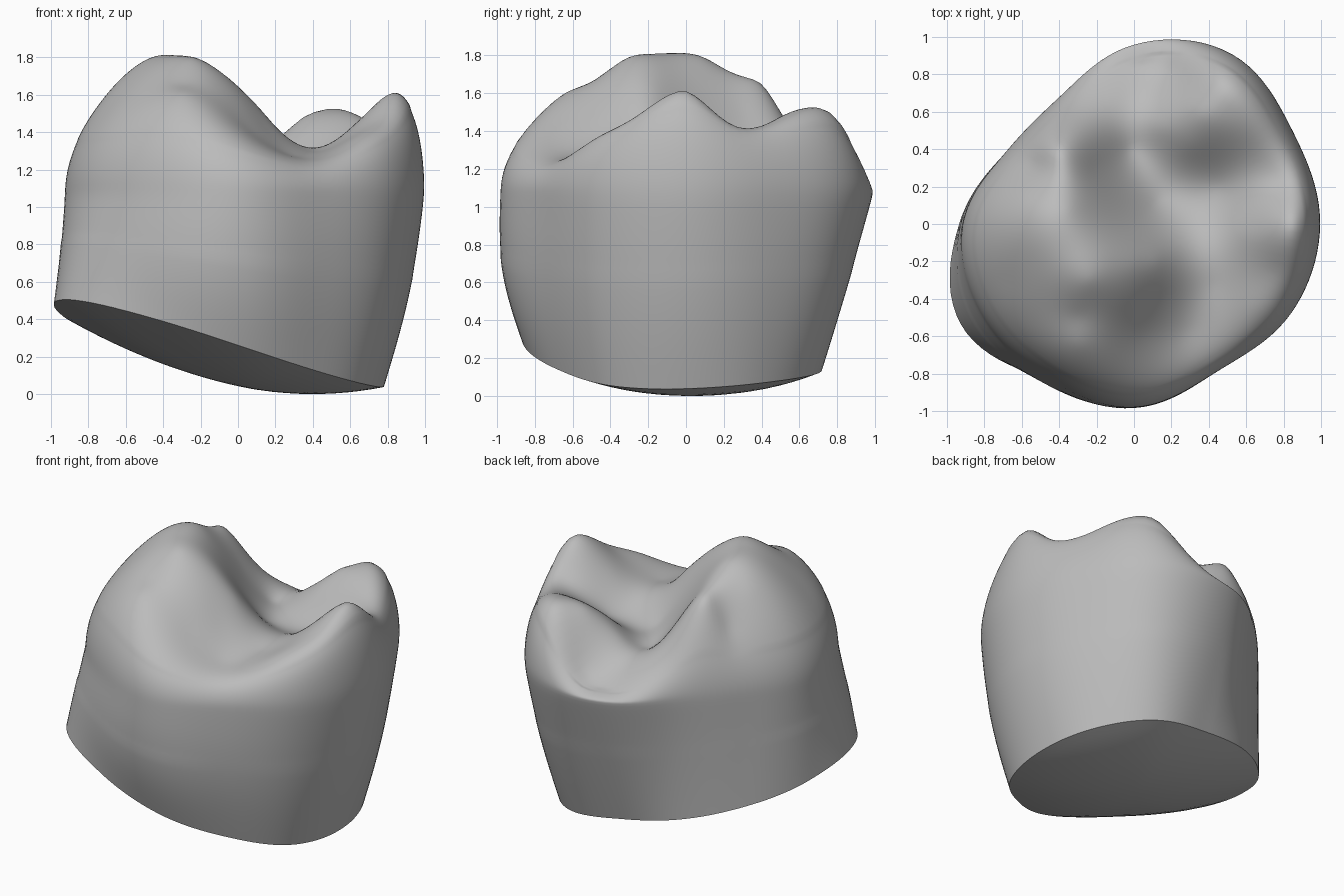
import bpy, bmesh, math
from mathutils import Vector

old = bpy.data.objects.get("Cube")
if old:
    bpy.data.objects.remove(old)

SIDES, WALL_ROWS, CROWN_ROWS, CAP_ROWS = 120, 18, 50, 12
RIM_Z = 1.06

# Outline radii every 30 degrees: widest part of the crown, and the cut at the neck
RIM = [1, .985, 1.055, .965, .79, .785, .92, .95, .95, .985, .905, .97]
NECK = [.78, .79, .79, .7, .71, .78, .935, 1.07, .95, .855, .77, .78]

# Cusps, ridges and grooves of the chewing surface
LANDMARKS = [
    (-.42, .4, 1.63), (-.36, .08, 1.78), (-.24, -.3, 1.78), (-.34, -.15, 1.8),  # main ridge
    (-.72, .02, 1.56), (-.58, .15, 1.65), (-.55, -.2, 1.7), (-.7, -.3, 1.52),  # outer slope
    (-.55, -.52, 1.54), (-.3, .62, 1.3), (-.55, .32, 1.48),
    (-.3, -.5, 1.65), (-.3, -.64, 1.59), (-.22, -.8, 1.45),                   # front shelf
    (.05, -.6, 1.42), (0, -.2, 1.63), (.12, -.2, 1.51), (.24, -.2, 1.38),     # cross ridge
    (0, -.4, 1.58), (.15, -.4, 1.42), (.42, -.33, 1.29), (.28, -.58, 1.27),   # front groove
    (.12, .12, 1.25), (-.02, .4, 1.23), (.15, .52, 1.31),                     # central pit
    (-.2, .3, 1.49), (.45, .2, 1.25),
    (.85, 0, 1.6), (.75, -.25, 1.46), (.65, -.45, 1.36), (.6, -.05, 1.41),    # side cusp
    (.78, .22, 1.42), (.5, .62, 1.51), (.35, .6, 1.47), (.65, .5, 1.46),      # back cusp
    (.3, .42, 1.36), (.47, .78, 1.47), (.2, .82, 1.17), (-.1, .7, 1.2),       # back margin
]


def radius(values, angle):
    """Smooth closed curve through evenly spaced radii."""
    n = len(values)
    pos = (angle / math.tau * n) % n
    i, f = int(pos), pos % 1
    a, b, c, d = (values[(i + k) % n] for k in (-1, 0, 1, 2))
    return b + f / 2 * (c - a + f * (2*a - 5*b + 4*c - d + f * (3*(b - c) + d - a)))


def shoulder(s):
    """Rounded fall-off toward the rim."""
    return math.sqrt(max(0, 1 - s**6))


def kernel(a, b):
    d = math.hypot(a[0] - b[0], a[1] - b[1])
    return d * d * math.log(d) if d > 0 else 0


def solve(rows):
    """Gauss-Jordan elimination of an augmented matrix."""
    n = len(rows)
    for i in range(n):
        p = max(range(i, n), key=lambda r: abs(rows[r][i]))
        rows[i], rows[p] = rows[p], rows[i]
        rows[i] = [v / rows[i][i] for v in rows[i]]
        for r in range(n):
            if r != i:
                k = rows[r][i]
                rows[r] = [v - k * w for v, w in zip(rows[r], rows[i])]
    return [row[-1] for row in rows]


# Fit a thin-plate surface through the landmarks
system = []
for p in LANDMARKS:
    s = math.hypot(p[0], p[1]) / radius(RIM, math.atan2(p[1], p[0]))
    lift = (p[2] - RIM_Z) / shoulder(min(s, .93))
    system.append([kernel(p, q) for q in LANDMARKS] + [1, p[0], p[1], lift])
for pick in (lambda p: 1, lambda p: p[0], lambda p: p[1]):
    system.append([pick(p) for p in LANDMARKS] + [0, 0, 0, 0])
weights = solve(system)


def crown_point(angle, s):
    r = s * radius(RIM, angle)
    p = (r * math.cos(angle), r * math.sin(angle))
    lift = sum(w * kernel(p, q) for w, q in zip(weights, LANDMARKS))
    base, kx, ky = weights[-3:]
    lift += base + kx * p[0] + ky * p[1]
    return Vector((*p, RIM_Z + max(lift, .06) * shoulder(s)))


def neck_point(angle, s):
    """Slanted, slightly twisted and domed underside."""
    r = s * radius(NECK, angle)
    x, y = r * math.cos(angle), r * math.sin(angle)
    return Vector((x, y, .2 - .22 * x - .06 * y + .12 * x * y - .165 * (1 - s * s)))


def wall_point(angle, f):
    """Straight wall that bulges toward the front and one side."""
    low, high = neck_point(angle, 1), crown_point(angle, 1)
    out = Vector((math.cos(angle), math.sin(angle), 0))
    bulge = .03 * max(0, out.x) + .05 * max(0, -out.y) ** 4
    return low.lerp(high, f) + out * bulge * math.sin(math.pi * f)


bm = bmesh.new()


def ring(func, t):
    return [bm.verts.new(func(math.tau * i / SIDES, t)) for i in range(SIDES)]


# Rings from the middle of the underside, up the wall, to the middle of the crown
rings = [ring(neck_point, i / CAP_ROWS) for i in range(1, CAP_ROWS + 1)]
rings += [ring(wall_point, i / WALL_ROWS) for i in range(1, WALL_ROWS + 1)]
rings += [ring(crown_point, math.cos(math.pi / 2 * i / CROWN_ROWS))
          for i in range(1, CROWN_ROWS)]
for lower, upper in zip(rings, rings[1:]):
    for i in range(SIDES):
        j = (i + 1) % SIDES
        bm.faces.new((lower[i], lower[j], upper[j], upper[i]))

# Close both centres
for edge, middle in ((rings[0], neck_point(0, 0)), (rings[-1], crown_point(0, 0))):
    hub = bm.verts.new(middle)
    for i in range(SIDES):
        bm.faces.new((edge[i], edge[(i + 1) % SIDES], hub))

# Soften the shoulder where wall and crown meet
band = [v for r in rings[CAP_ROWS + 10:CAP_ROWS + WALL_ROWS + 12] for v in r]
for _ in range(6):
    bmesh.ops.smooth_vert(bm, verts=band, factor=.5,
                          use_axis_x=True, use_axis_y=True, use_axis_z=True)
bmesh.ops.recalc_face_normals(bm, faces=bm.faces)

# Rest on the ground
lowest = min(v.co.z for v in bm.verts)
bmesh.ops.translate(bm, verts=bm.verts, vec=(0, 0, -lowest))

mesh = bpy.data.meshes.new("tooth_crown")
bm.to_mesh(mesh)
bm.free()
crown = bpy.data.objects.new("tooth_crown", mesh)
bpy.context.collection.objects.link(crown)

grey = bpy.data.materials.new("plain grey")
grey.use_nodes = True
grey.diffuse_color = (.5, .5, .5, 1)
grey.node_tree.nodes["Principled BSDF"].inputs["Base Color"].default_value = (.5, .5, .5, 1)
mesh.materials.append(grey)

bpy.context.view_layer.objects.active = crown
crown.select_set(True)
bpy.ops.object.shade_smooth_by_angle(angle=math.radians(40))
